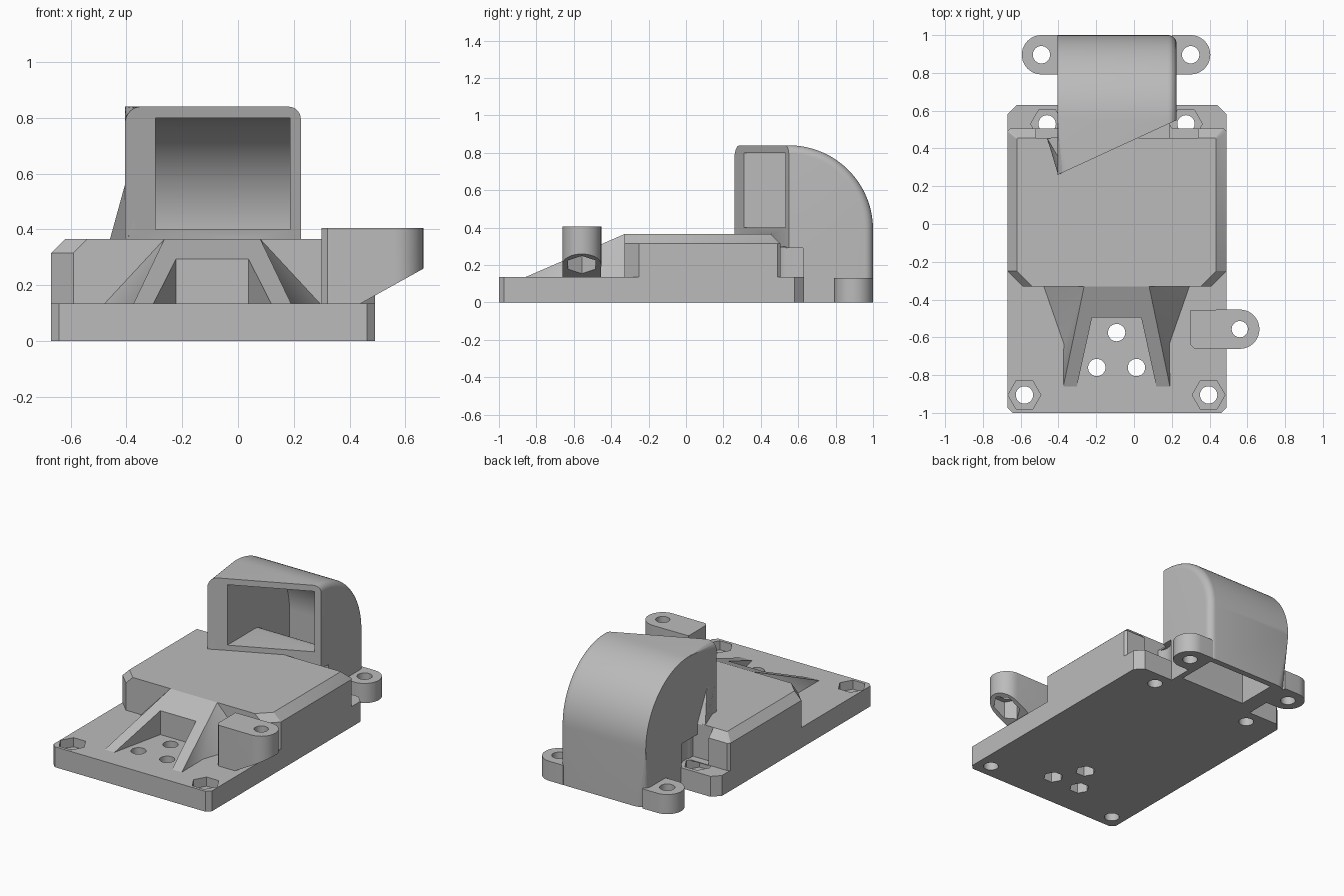
import bpy, bmesh
from math import cos, sin, pi, radians
from mathutils import Vector

cube = bpy.data.objects.get("Cube")
if cube:
    bpy.data.objects.remove(cube, do_unlink=True)

grey = bpy.data.materials.new("plain grey")
grey.use_nodes = True
COLOUR = (0.5, 0.5, 0.5, 1)
grey.diffuse_color = COLOUR
grey.node_tree.nodes["Principled BSDF"].inputs["Base Color"].default_value = COLOUR
CX = -0.092  # centre line of the body


def finish(bm, name):
    bmesh.ops.recalc_face_normals(bm, faces=bm.faces[:])
    mesh = bpy.data.meshes.new(name)
    bm.to_mesh(mesh)
    bm.free()
    mesh.materials.append(grey)
    ob = bpy.data.objects.new(name, mesh)
    bpy.context.collection.objects.link(ob)
    return ob


def extrude(outline, a, b, axis="z"):
    """Prism of an outline: (x, y) along z, or (y, z) along x, or (x, z) along y."""
    place = {"z": lambda u, v, w: (u, v, w), "x": lambda u, v, w: (w, u, v),
             "y": lambda u, v, w: (u, w, v)}[axis]
    bm = bmesh.new()
    low = [bm.verts.new(place(u, v, a)) for u, v in outline]
    high = [bm.verts.new(place(u, v, b)) for u, v in outline]
    bm.faces.new(low)
    bm.faces.new(high)
    n = len(outline)
    for i in range(n):
        j = (i + 1) % n
        bm.faces.new((low[i], low[j], high[j], high[i]))
    return bm


def prism(name, outline, a, b, axis="z"):
    return finish(extrude(outline, a, b, axis), name)


def hull(name, points):
    bm = bmesh.new()
    for p in points:
        bm.verts.new(p)
    bmesh.ops.convex_hull(bm, input=bm.verts[:])
    bmesh.ops.dissolve_limit(bm, angle_limit=0.01, verts=bm.verts[:], edges=bm.edges[:])
    return finish(bm, name)


def ring(x, y, r, n=32, start=0, sweep=2 * pi):
    return [(x + r * cos(start + sweep * i / n), y + r * sin(start + sweep * i / n)) for i in range(n)]


def arc(x, y, r, start, end, n=20):
    return [(x + r * cos(start + (end - start) * i / n), y + r * sin(start + (end - start) * i / n))
            for i in range(n + 1)]


def rect(x0, y0, x1, y1):
    return [(x0, y0), (x1, y0), (x1, y1), (x0, y1)]


def chamfered(x0, y0, x1, y1, front, back):
    f, b = front, back
    return [(x0 + f, y0), (x1 - f, y0), (x1, y0 + f), (x1, y1 - b),
            (x1 - b, y1), (x0 + b, y1), (x0, y1 - b), (x0, y0 + f)]


def cut(ob, cutters):
    for c in cutters:
        mod = ob.modifiers.new("cut", "BOOLEAN")
        mod.operation, mod.solver, mod.object = "DIFFERENCE", "EXACT", c
        bpy.context.view_layer.objects.active = ob
        bpy.ops.object.modifier_apply(modifier=mod.name)
        bpy.data.objects.remove(c, do_unlink=True)
    return ob


def hole(x, y, r=0.046):
    return prism("cutter", ring(x, y, r), -0.5, 1)


def hexagon(x, y, r, z0, z1):
    return prism("cutter", ring(x, y, r, 6), z0, z1)


# Base plate with corner screws, nut pockets and three small bolts
front_screws = [(-0.58, -0.905), (0.395, -0.905)]
back_screws = [(-0.46, 0.53), (0.275, 0.53)]
small_bolts = [(CX, -0.575), (CX - 0.105, -0.76), (CX + 0.105, -0.76)]
plate = prism("base_plate", chamfered(-0.67, -1, 0.49, 0.63, 0.028, 0.05), 0, 0.135)
cutters = [hole(*p) for p in front_screws + back_screws + small_bolts]
cutters += [hexagon(*p, 0.087, 0.075, 0.3) for p in front_screws + back_screws]
cutters += [hexagon(*p, 0.062, -0.1, 0.07) for p in small_bolts]
cut(plate, cutters)

# Raised block with chamfered shoulders, notched at the back
side = chamfered(-0.67, -0.33, 0.49, 0.505, 0.08, 0.015)
top = chamfered(-0.62, -0.33, 0.435, 0.455, 0.08, 0.005)
block = hull("raised_block", [(x, y, z) for z in (0.13, 0.315) for x, y in side]
             + [(x, y, 0.365) for x, y in top])
cut(block, [prism("cutter", rect(-0.52, 0.455, 0.34, 0.7), 0.135, 0.6)])

# Sloped ramp with flared flanks and a tapering open pocket
bm = bmesh.new()
half = [(0.39, -0.33, 0.13), (0.282, -0.64, 0.13), (0.282, -0.86, 0.13),
        (0.172, -0.33, 0.365), (0.282, -0.86, 0.135)]
R, L = [[bm.verts.new((CX + s * x, y, z)) for x, y, z in half] for s in (1, -1)]
for s in (R, L):
    bm.faces.new((s[0], s[1], s[3]))
    bm.faces.new((s[1], s[4], s[3]))
    bm.faces.new((s[1], s[2], s[4]))
bm.faces.new((R[3], R[4], L[4], L[3]))
bm.faces.new((R[4], R[2], L[2], L[4]))
bm.faces.new((R[0], R[3], L[3], L[0]))
bm.faces.new((R[0], R[1], L[1], L[0]))
bm.faces.new((R[1], R[2], L[2], L[1]))
ramp = finish(bm, "ramp")
pocket = [(CX - 0.13, -0.495), (CX - 0.215, -0.88), (CX + 0.215, -0.88), (CX + 0.13, -0.495)]
cut(ramp, [prism("cutter", pocket, 0.0, 0.6)])

# Side lug with a sloped underside and a nut pocket
outline = [(0.30, -0.455), (0.30, -0.64), (0.32, -0.66)] + arc(0.56, -0.557, 0.104, -pi / 2, pi / 2)
lug = prism("side_lug", outline, 0.13, 0.405)
cut(lug, [prism("cutter", [(0.44, 0.135), (0.44, 0.0), (0.8, 0.0), (0.8, 0.335)], -0.8, -0.3, "y"),
          hexagon(0.56, -0.557, 0.085, 0.0, 0.29), hole(0.56, -0.557, 0.043)])

# Duct elbow, rounded along its outer long edges
profile = [(0.15, 0.365), (0.15, 0.84)] + arc(0.55, 0.39, 0.45, pi / 2, 0, 28) + [
    (1, 0), (0.625, 0), (0.625, 0.29), (0.456, 0.29), (0.456, 0.365)]
bm = extrude(profile, -0.405, 0.225, "x")
for x, radius in ((-0.405, 0.085), (0.225, 0.045)):
    edges = []
    for e in bm.edges:
        a, b = (v.co for v in e.verts)
        mid = (a + b) / 2
        if abs(a.x - x) + abs(b.x - x) < 1e-4 and mid.z > 0.01 and (
                mid.y > 0.9 or (mid.y > 0.2 and mid.z > 0.5)):
            edges.append(e)
    bmesh.ops.bevel(bm, geom=edges, offset=radius, segments=8, profile=0.5, affect="EDGES")
duct = finish(bm, "duct_elbow")
passage = [(0.05, 0.4), (0.05, 0.8)] + arc(0.55, 0.39, 0.41, pi / 2, 0, 28) + [
    (0.96, -0.1), (0.69, -0.1)] + arc(0.6, 0.31, 0.09, 0, pi / 2, 8)
slant = [(-0.7, 0.124), (-0.7, -0.3), (0.6, -0.3), (0.6, 0.722)]
clear = [prism("cutter", ring(x, y, 0.1), 0.135, 0.29) for x, y in back_screws]
cut(duct, [prism("cutter", passage, -0.295, 0.187, "x"),
           prism("cutter", slant, 0.0, 1.0)] + clear)

# Web joining the block to the duct
web = prism("duct_web", rect(-0.37, 0.44, 0.19, 0.64), 0.13, 0.3)
cut(web, [prism("cutter", ring(x, y, 0.1), 0.1, 0.29) for x, y in back_screws])

# Flared foot at the front left corner of the duct
hull("duct_flare", [(-0.405, 0.36, 0.56), (-0.405, 0.27, 0.56), (-0.345, 0.29, 0.56), (-0.39, 0.265, 0.36),
                    (-0.46, 0.455, 0.36), (-0.40, 0.46, 0.36), (-0.34, 0.29, 0.36)])

# Mounting tabs on both sides of the duct foot
for name, x, edge, s in (("left_tab", 0.3, 0.2, 1), ("right_tab", -0.49, -0.38, -1)):
    end = [(x + s * u, v) for u, v in arc(0, 0.896, 0.104, -pi / 2, pi / 2)]
    tab = prism(name, [(edge, 0.792)] + end + [(edge, 1)], 0, 0.13)
    cut(tab, [hole(x, 0.896)])

# Smooth the curves, keep the edges sharp
for ob in bpy.context.scene.objects:
    ob.select_set(ob.type == "MESH")
bpy.context.view_layer.objects.active = duct
bpy.ops.object.shade_smooth_by_angle(angle=radians(30))
